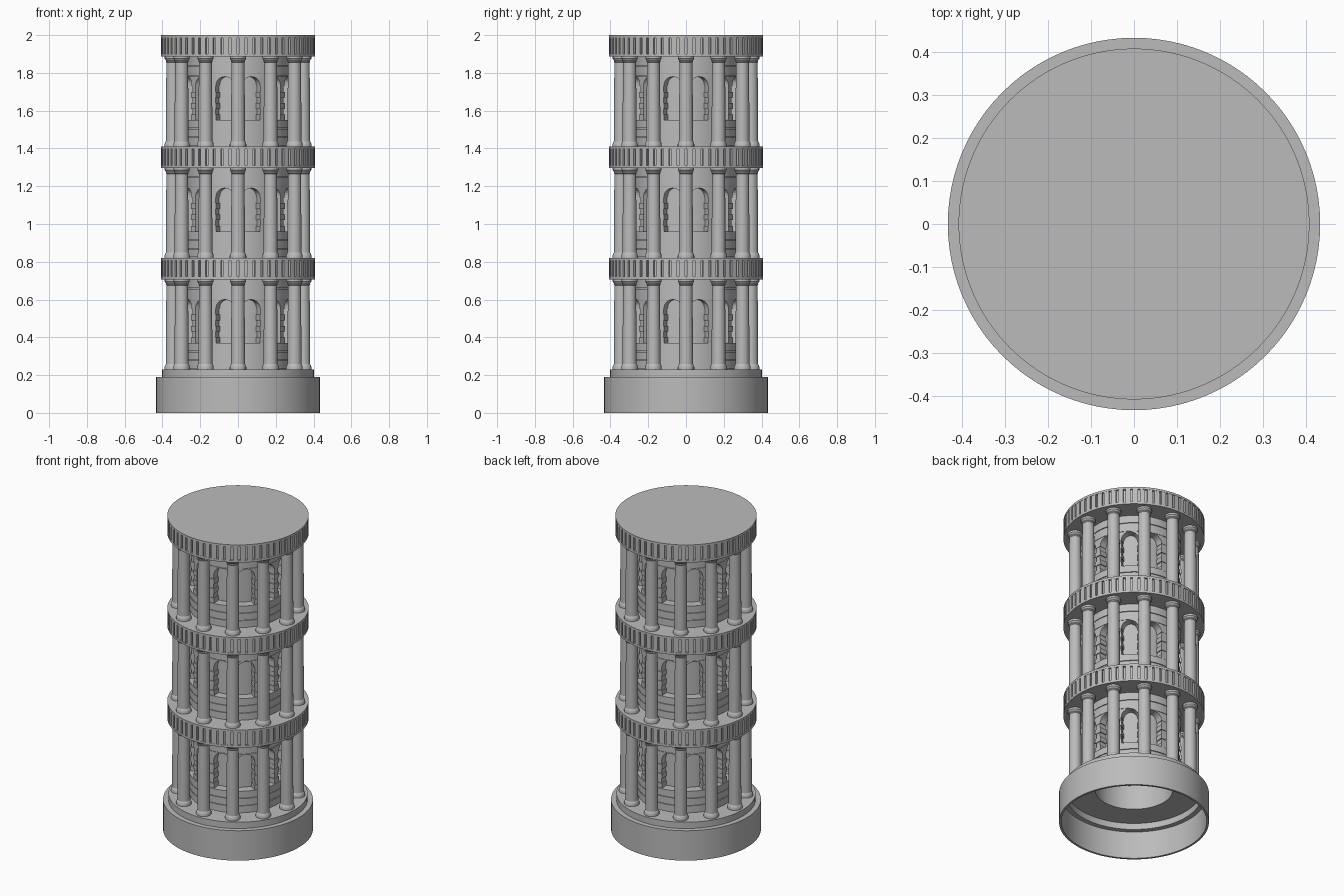
import bpy, bmesh, math
from math import radians, sin, cos, pi

if "Cube" in bpy.data.objects:
    bpy.data.objects.remove(bpy.data.objects["Cube"])

stone = bpy.data.materials.new("grey_stone")
stone.diffuse_color = (0.5, 0.5, 0.5, 1)
stone.use_nodes = True
stone.node_tree.nodes["Principled BSDF"].inputs["Base Color"].default_value = stone.diffuse_color


def finish(name, bm):
    """Turn a bmesh into an object, smooth with sharp edges kept."""
    bmesh.ops.recalc_face_normals(bm, faces=bm.faces)
    for f in bm.faces:
        f.smooth = True
    for e in bm.edges:
        e.smooth = len(e.link_faces) == 2 and e.calc_face_angle(0) < radians(30)
    me = bpy.data.meshes.new(name)
    bm.to_mesh(me)
    bm.free()
    me.materials.append(stone)
    ob = bpy.data.objects.new(name, me)
    bpy.context.collection.objects.link(ob)
    return ob


def lathe(bm, profile, seg=96, cx=0, cy=0, z0=0):
    """Revolve (radius, z) points round a vertical axis; radius 0 closes."""
    rings = []
    for r, z in profile:
        if r == 0:
            rings.append([bm.verts.new((cx, cy, z0 + z))])
        else:
            rings.append([bm.verts.new((cx + r * cos(2 * pi * i / seg),
                                        cy + r * sin(2 * pi * i / seg), z0 + z))
                          for i in range(seg)])
    for a, b in zip(rings, rings[1:]):
        for i in range(seg):
            j = (i + 1) % seg
            if len(b) == 1:
                bm.faces.new((a[i], a[j], b[0]))
            elif len(a) == 1:
                bm.faces.new((a[0], b[j], b[i]))
            else:
                bm.faces.new((a[i], a[j], b[j], b[i]))


def block(bm, a0, a1, zb0, zb1, zt, r0, r1):
    """Curved-wall block between two angles (degrees), with sloping underside."""
    v = []
    for a, zb in ((a0, zb0), (a1, zb1)):
        c, s = cos(radians(a)), sin(radians(a))
        v.append([bm.verts.new((r * c, r * s, z))
                  for r, z in ((r0, zb), (r1, zb), (r1, zt), (r0, zt))])
    for i in range(4):
        j = (i + 1) % 4
        bm.faces.new((v[0][i], v[0][j], v[1][j], v[1][i]))
    bm.faces.new(v[0])
    bm.faces.new(v[1][::-1])


N = 12                 # columns, piers and arches per storey
FLOORS = (0.23, 0.82, 1.41)
H = 0.477              # clear height of a storey
CORE, WALL, COL_R = 0.225, 0.272, 0.345

# Hollow base with a low step
bm = bmesh.new()
lathe(bm, [(0.42, 0), (0.433, 0), (0.433, 0.19), (0.402, 0.19), (0.402, 0.23),
           (CORE, 0.23), (CORE, 0.215), (0.39, 0.215), (0.39, 0.175),
           (0.42, 0.175), (0.42, 0)])
finish("base", bm)

# Inner core, open underneath
bm = bmesh.new()
lathe(bm, [(CORE, 0.215), (CORE, 1.9), (0, 1.9)])
finish("core", bm)


def courses(z0, z1, n, r):
    """Wall band profile with a small groove under each stone course."""
    h, pts = (z1 - z0) / n, [(CORE, z0)]
    for i in range(n):
        z = z0 + i * h
        pts += [(r - 0.006, z), (r - 0.006, z + 0.004), (r, z + 0.004), (r, z + h)]
    return pts + [(CORE, z1)]


for k, floor in enumerate(FLOORS):
    level = "_%d" % (k + 1)
    # Solid stone courses below and above the arches
    bm = bmesh.new()
    lathe(bm, courses(0, 0.14, 3, WALL + 0.008), z0=floor)
    lathe(bm, courses(0.37, H + 0.005, 2, WALL), z0=floor)
    finish("wall_bands" + level, bm)

    # Piers of alternating stones, and the arches between them
    bm = bmesh.new()
    spring, top, half = 0.32, 0.372, 10.7
    for i in range(N):
        a = i * 30
        for s in range(6):
            w = 5.0 if s % 2 == 0 else 3.6
            z = floor + 0.14 + s * 0.03
            r = WALL + (0.003 if s % 2 == 0 else -0.002)
            block(bm, a - w, a + w, z, z, z + 0.03, CORE - 0.01, r)
        w = 15 - half
        block(bm, a - w, a + w, floor + spring, floor + spring, floor + top,
              CORE - 0.01, WALL)
        steps = 12
        for s in range(steps):
            t0, t1 = pi * s / steps, pi * (s + 1) / steps
            block(bm, a + 15 - half * cos(t0), a + 15 - half * cos(t1),
                  floor + spring + 0.05 * sin(t0), floor + spring + 0.05 * sin(t1),
                  floor + top, CORE - 0.01, WALL)
    finish("arcade" + level, bm)

    # Ring of columns
    bm = bmesh.new()
    shaft = [(0.0, 0), (0.044, 0), (0.044, 0.012), (0.041, 0.022), (0.037, 0.028),
             (0.036, 0.25), (0.034, 0.445), (0.038, 0.45), (0.036, 0.455),
             (0.043, 0.465), (0.043, H + 0.002), (0, H + 0.002)]
    for i in range(N):
        a = radians(i * 30)
        lathe(bm, shaft, 20, COL_R * cos(a), COL_R * sin(a), floor)
    finish("columns" + level, bm)

    # Floor slab with a slotted rim
    bm = bmesh.new()
    z = floor + H
    thick = 0.59 - H
    inner = 0 if k == 2 else CORE - 0.01
    lathe(bm, [(CORE - 0.01, 0), (0.408, 0), (0.408, 0.014), (0.394, 0.014),
               (0.394, thick - 0.014), (0.408, thick - 0.014), (0.408, thick),
               (inner, thick)], 120, z0=z)
    for i in range(60):
        a = i * 6 + 3
        block(bm, a - 2.1, a + 2.1, z + 0.013, z + 0.013, z + thick - 0.013,
              0.39, 0.407)
    finish("slab" + level, bm)
